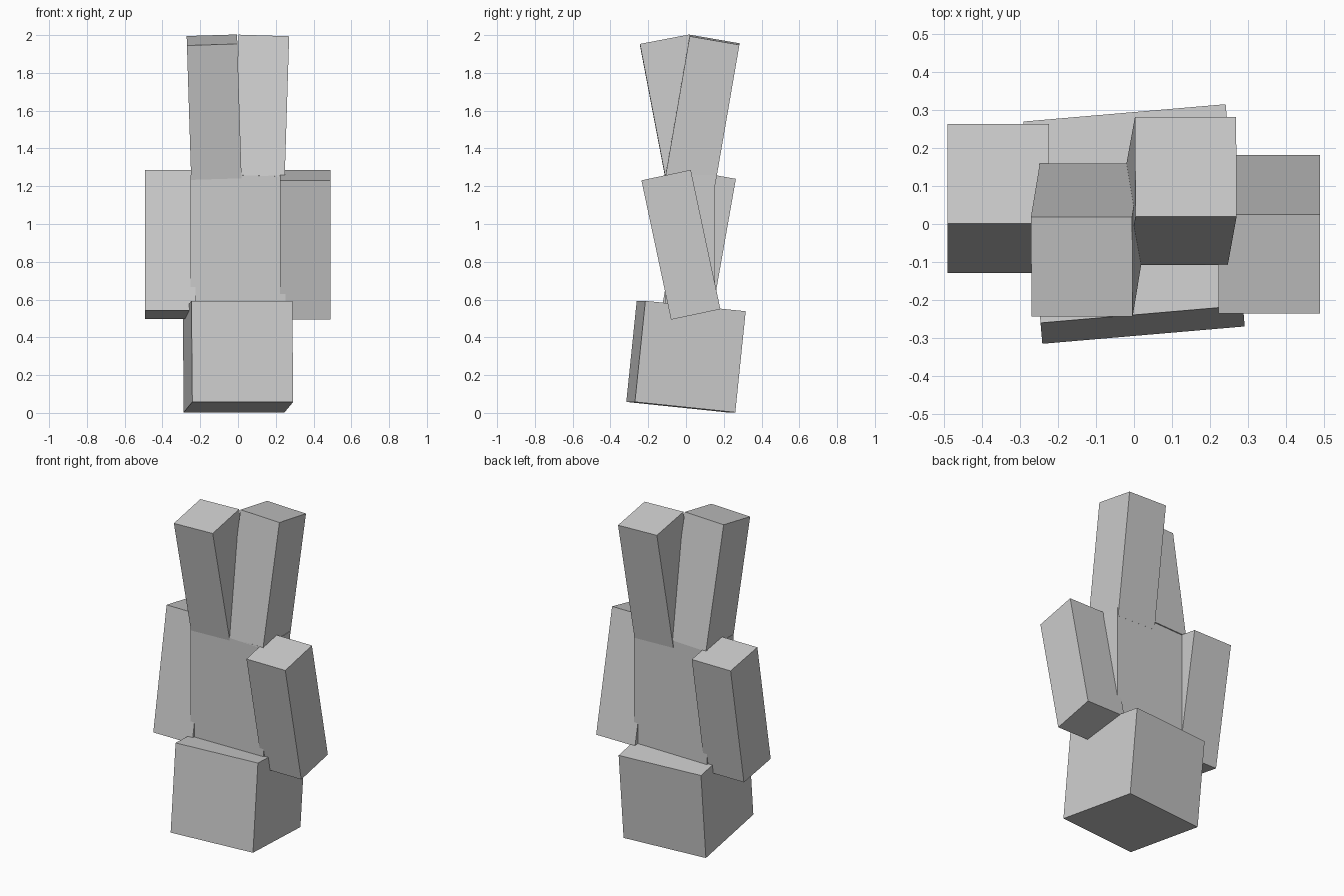
import bpy
from math import radians

if "Cube" in bpy.data.objects:
    bpy.data.objects.remove(bpy.data.objects["Cube"])


def box(name, size, centre, rot=(0, 0, 0)):
    """Flat-sided block with given size, centre and tilt in degrees."""
    bpy.ops.mesh.primitive_cube_add(size=1, location=centre,
                                    rotation=[radians(a) for a in rot])
    ob = bpy.context.object
    ob.name = name
    ob.scale = size
    bpy.ops.object.transform_apply(location=False, rotation=False, scale=True)
    return ob


LIMB = (0.267, 0.267, 0.754)

# head at the bottom, the figure stands upside down
box("head", (0.536, 0.536, 0.538), (0, 0, 0.298), (-5.9, 0, 4.9))

# torso, its lower end sunk into the head
box("torso", (0.502, 0.262, 0.76), (0, 0.023, 0.88))

# arms swinging in opposite directions
box("arm_left", LIMB, (-0.358, 0.067, 0.891), (-10, 0, 0))
box("arm_right", LIMB, (0.357, -0.027, 0.89), (12, 0, 0))

# legs pointing up, scissored and slightly splayed
box("leg_left", LIMB, (-0.126, -0.042, 1.604), (10.8, -1.8, 0))
box("leg_right", LIMB, (0.125, 0.087, 1.604), (-9.8, 1.8, 0))
